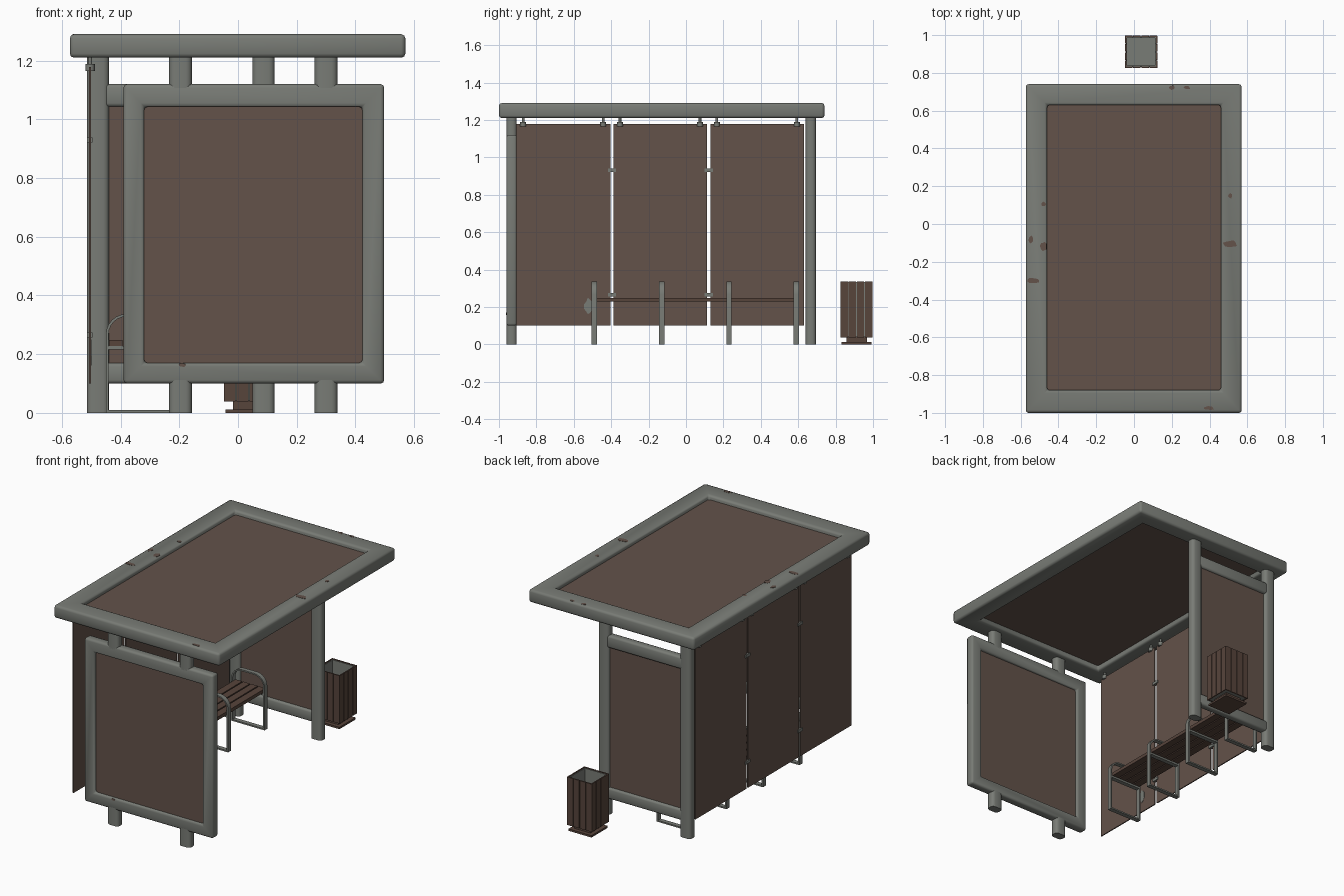
import bpy, bmesh, math, random
from mathutils import Vector

if "Cube" in bpy.data.objects:
    bpy.data.objects.remove(bpy.data.objects["Cube"])
random.seed(4)


def material(name, rgb):
    m = bpy.data.materials.new(name)
    m.use_nodes = True
    m.diffuse_color = (*rgb, 1)
    m.node_tree.nodes["Principled BSDF"].inputs["Base Color"].default_value = (*rgb, 1)
    return m


GRAY = material("painted metal", (0.19, 0.20, 0.18))
BROWN = material("brown panel", (0.125, 0.085, 0.068))
WOOD = material("dark wood", (0.095, 0.058, 0.044))


def finish(name, bm, mat, bevel=0, segments=2, angle=None):
    bmesh.ops.recalc_face_normals(bm, faces=bm.faces)
    mesh = bpy.data.meshes.new(name)
    bm.to_mesh(mesh)
    bm.free()
    ob = bpy.data.objects.new(name, mesh)
    bpy.context.collection.objects.link(ob)
    mesh.materials.append(mat)
    if bevel:
        mod = ob.modifiers.new("rounded edges", "BEVEL")
        mod.width, mod.segments = bevel, segments
        mod.limit_method = "ANGLE"
        mesh.shade_smooth()
    if angle:
        bpy.ops.object.select_all(action="DESELECT")
        ob.select_set(True)
        bpy.context.view_layer.objects.active = ob
        bpy.ops.object.shade_smooth_by_angle(angle=math.radians(angle))
    return ob


def box(name, x, y, z, mat, bevel=0):
    bm = bmesh.new()
    bmesh.ops.create_cube(bm, size=1)
    for v in bm.verts:
        v.co = [r[0] if c < 0 else r[1] for c, r in zip(v.co, (x, y, z))]
    return finish(name, bm, mat, bevel)


def post(name, x, y, z, mat):
    """Upright with rounded long edges and flat ends."""
    bm = bmesh.new()
    bmesh.ops.create_cube(bm, size=1)
    for v in bm.verts:
        v.co = [r[0] if c < 0 else r[1] for c, r in zip(v.co, (x, y, z))]
    up = [e for e in bm.edges if abs(e.verts[0].co.z - e.verts[1].co.z) > 0.01]
    bmesh.ops.bevel(bm, geom=up, offset=0.02, segments=3, profile=0.5, affect="EDGES")
    return finish(name, bm, mat, angle=40)


def rounded(u, v, r):
    """Loop with its two upper corners rounded."""
    pts = [(u[0], v[0]), (u[1], v[0])]
    for cu, start in ((u[1] - r, 0), (u[0] + r, 90)):
        for i in range(7):
            a = math.radians(start + 15 * i)
            pts.append((cu + r * math.cos(a), v[1] - r + r * math.sin(a)))
    return pts


def rect(u, v):
    return [(u[0], v[0]), (u[1], v[0]), (u[1], v[1]), (u[0], v[1])]


def ring(name, outer, inner, depth, flat, mat, bevel=0, angle=None):
    """Closed frame between two loops, lying flat (xy) or upright (xz)."""
    bm = bmesh.new()

    def loop(pts, w):
        return [bm.verts.new((u, v, w) if flat else (u, w, v)) for u, v in pts]

    loops = [loop(outer, depth[0]), loop(outer, depth[1]),
             loop(inner, depth[1]), loop(inner, depth[0])]
    n = len(outer)
    for k in range(4):
        a, b = loops[k], loops[(k + 1) % 4]
        for i in range(n):
            j = (i + 1) % n
            bm.faces.new((a[i], a[j], b[j], b[i]))
    return finish(name, bm, mat, bevel, angle=angle)


def cylinder(name, loc, r, h, mat):
    bm = bmesh.new()
    bmesh.ops.create_cone(bm, cap_ends=True, segments=12, radius1=r, radius2=r, depth=h)
    bmesh.ops.translate(bm, verts=bm.verts, vec=loc)
    return finish(name, bm, mat, angle=40)


def patch(name, center, size, mat, normal="z"):
    """Thin irregular patch of worn paint."""
    bm = bmesh.new()
    pts = []
    for i in range(11):
        a, k = math.tau * i / 11, random.uniform(0.65, 1)
        u, v = size[0] * k * math.cos(a), size[1] * k * math.sin(a)
        off = (u, v, 0) if normal == "z" else (0, u, v) if normal == "x" else (u, 0, v)
        pts.append(bm.verts.new(Vector(center) + Vector(off)))
    face = bm.faces.new(pts)
    ext = bmesh.ops.extrude_face_region(bm, geom=[face])
    step = {"x": (0.002, 0, 0), "y": (0, -0.002, 0), "z": (0, 0, 0.002)}[normal]
    bmesh.ops.translate(bm, vec=step, verts=[g for g in ext["geom"] if isinstance(g, bmesh.types.BMVert)])
    return finish(name, bm, mat)


# Roof
ring("roof_frame", rect((-0.573, 0.57), (-1, 0.74)), rect((-0.46, 0.46), (-0.88, 0.63)),
     (1.21, 1.29), True, GRAY, bevel=0.014)
box("roof_panel", (-0.47, 0.47), (-0.89, 0.64), (1.245, 1.262), BROWN)

# Front display panel on two posts
ring("front_frame", rect((-0.39, 0.498), (0.1, 1.12)), rect((-0.32, 0.424), (0.17, 1.043)),
     (-0.96, -0.905), False, GRAY, bevel=0.012)
box("front_panel", (-0.33, 0.434), (-0.942, -0.923), (0.16, 1.053), BROWN)
for side, x in (("right", -0.196), ("left", 0.3)):
    for part, z in (("foot", (0, 0.12)), ("neck", (1.1, 1.22))):
        post(f"front_{part}_{side}", (x - 0.039, x + 0.039), (-0.96, -0.905), z, GRAY)

# Rear wall: two posts, two rails and a panel
for side, x in (("right", -0.477), ("left", 0.087)):
    post(f"rear_post_{side}", (x - 0.038, x + 0.038), (0.64, 0.695), (0, 1.22), GRAY)
for part, z in (("bottom", (0.1, 0.17)), ("top", (1.043, 1.12))):
    box(f"rear_rail_{part}", (-0.46, 0.07), (0.643, 0.692), z, GRAY, bevel=0.012)
box("rear_panel", (-0.46, 0.07), (0.658, 0.677), (0.16, 1.053), BROWN)

# Long side wall: three hanging sheets with hangers and clips
for i in range(3):
    y = -0.655 + 0.518 * i
    box(f"side_sheet_{i}", (-0.508, -0.501), (y - 0.25, y + 0.25), (0.1, 1.178), BROWN)
    for j, dy in enumerate((-0.216, 0.212)):
        cylinder(f"hanger_stem_{i}_{j}", (-0.504, y + dy, 1.195), 0.007, 0.04, GRAY)
        cylinder(f"hanger_knob_{i}_{j}", (-0.504, y + dy, 1.177), 0.016, 0.024, GRAY)
    if i < 2:
        for j, z in enumerate((0.265, 0.93)):
            box(f"sheet_clip_{i}_{j}", (-0.514, -0.495), (y + 0.237, y + 0.281),
                (z - 0.009, z + 0.009), GRAY)

# Bench: four hoop supports, cross rails and slats
for i in range(4):
    y = -0.49 + 0.36 * i
    ring(f"bench_hoop_{i}", rounded((-0.45, -0.22), (0, 0.337), 0.07),
         rounded((-0.441, -0.229), (0.009, 0.328), 0.061), (y - 0.014, y + 0.014), False, GRAY, angle=40)
    box(f"bench_rail_{i}", (-0.445, -0.225), (y - 0.014, y + 0.014), (0.216, 0.228), GRAY)
for i in range(4):
    x = -0.44 + 0.0535 * i
    box(f"bench_slat_{i}", (x, x + 0.046), (-0.505, 0.605), (0.228, 0.249), WOOD)

# Litter bin: base, neck, open liner and slats on every side
cx, cy, half = 0.038, 0.912, 0.086
box("bin_base", (cx - 0.08, cx + 0.08), (cy - 0.08, cy + 0.08), (0, 0.012), WOOD)
box("bin_neck", (cx - 0.055, cx + 0.055), (cy - 0.055, cy + 0.055), (0.012, 0.045), WOOD)
ring("bin_liner", rect((cx - 0.078, cx + 0.078), (cy - 0.078, cy + 0.078)),
     rect((cx - 0.074, cx + 0.074), (cy - 0.074, cy + 0.074)), (0.042, 0.333), True, GRAY)
box("bin_floor", (cx - 0.077, cx + 0.077), (cy - 0.077, cy + 0.077), (0.04, 0.05), GRAY)
for i in range(4):
    a, b = -half + 0.0435 * i, -half + 0.0435 * i + 0.0395
    for j, s in enumerate((-1, 1)):
        d = sorted((s * 0.078, s * half))
        box(f"bin_slat_x_{i}_{j}", (cx + d[0], cx + d[1]), (cy + a, cy + b), (0.038, 0.337), WOOD)
        box(f"bin_slat_y_{i}_{j}", (cx + a, cx + b), (cy + d[0], cy + d[1]), (0.038, 0.337), WOOD)

# Worn paint
worn = [(-0.545, -0.08, 0.015, 0.025), (-0.53, -0.3, 0.038, 0.018), (-0.48, -0.12, 0.02, 0.03),
        (-0.478, 0.105, 0.014, 0.014), (0.508, -0.105, 0.045, 0.022), (0.51, 0.15, 0.014, 0.016),
        (0.395, -0.975, 0.035, 0.012), (0.2, 0.722, 0.016, 0.013), (0.28, 0.722, 0.02, 0.012)]
for i, (x, y, a, b) in enumerate(worn):
    patch(f"roof_wear_{i}", (x, y, 1.2895), (a, b), BROWN)
patch("front_wear", (-0.19, -0.9595, 0.163), (0.018, 0.008), BROWN, "y")
patch("sheet_wear", (-0.5005, -0.52, 0.205), (0.03, 0.045), GRAY, "x")
